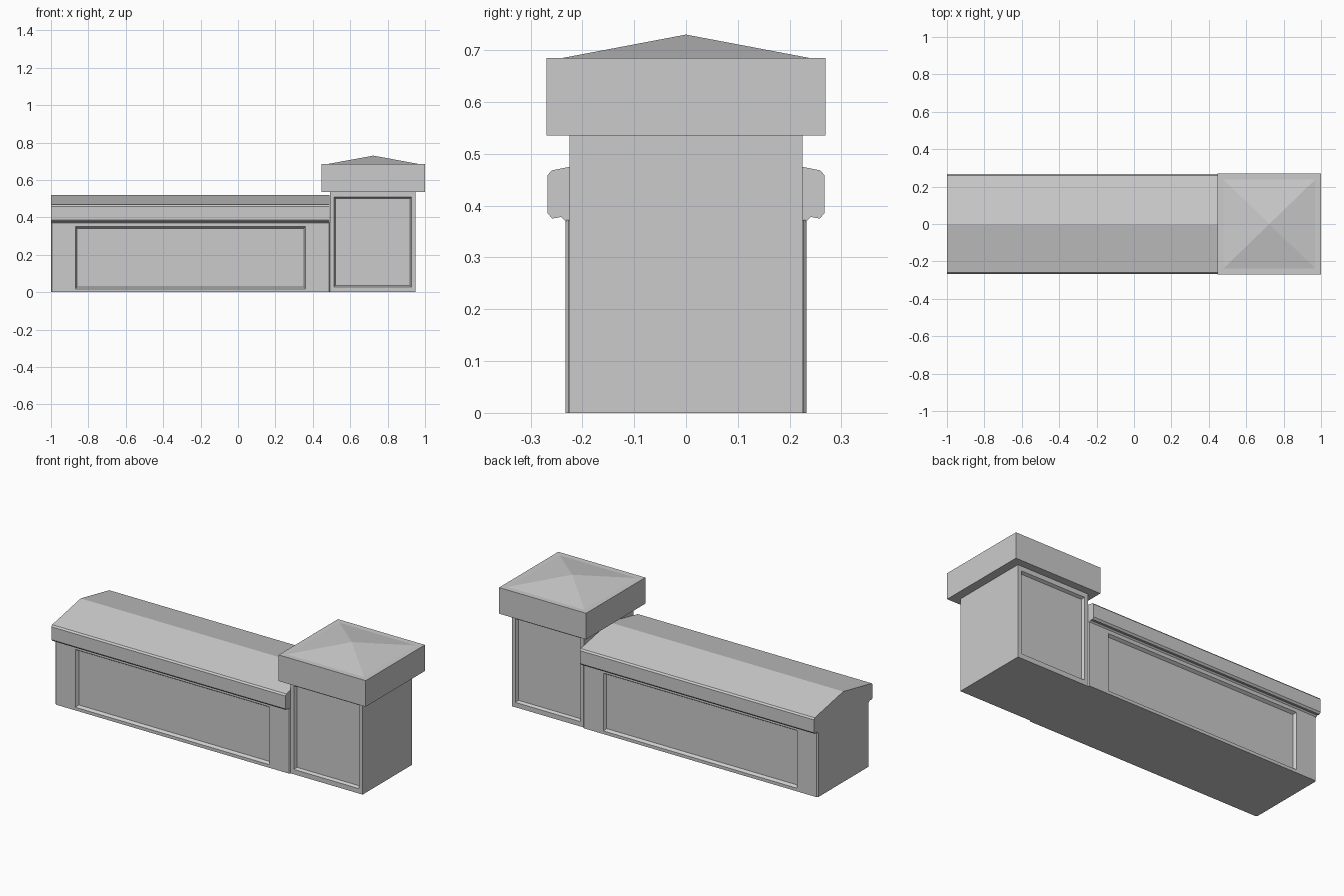
import bpy, bmesh
from mathutils import Vector

if "Cube" in bpy.data.objects:
    bpy.data.objects.remove(bpy.data.objects["Cube"])


def add_object(name, bm):
    bmesh.ops.recalc_face_normals(bm, faces=bm.faces)
    mesh = bpy.data.meshes.new(name)
    bm.to_mesh(mesh)
    bm.free()
    obj = bpy.data.objects.new(name, mesh)
    bpy.context.collection.objects.link(obj)
    return obj


def box(x0, x1, half_y, z0, z1):
    bm = bmesh.new()
    bmesh.ops.create_cube(bm, size=1)
    for v in bm.verts:
        v.co = Vector(((x0 + x1) / 2 + v.co.x * (x1 - x0),
                       v.co.y * 2 * half_y,
                       (z0 + z1) / 2 + v.co.z * (z1 - z0)))
    return bm


def move_to_rect(face, x0, x1, y, z0, z1):
    c = face.calc_center_median()
    for v in face.verts:
        v.co = (x0 if v.co.x < c.x else x1, y, z0 if v.co.z < c.z else z1)


def recess_panels(bm, half_y, x0, x1, z0, z1, slope=0.01, depth=0.016):
    # Same sunken panel with sloped reveals on front and back
    bm.normal_update()
    for side in (-1, 1):
        face = next(f for f in bm.faces if f.normal.y * side > 0.99)
        bmesh.ops.inset_individual(bm, faces=[face], thickness=0.005)
        move_to_rect(face, x0, x1, side * half_y, z0, z1)
        bmesh.ops.inset_individual(bm, faces=[face], thickness=0.002)
        move_to_rect(face, x0 + slope, x1 - slope, side * (half_y - depth),
                     z0 + slope, z1 - slope)


# Low wall with chamfered upright corners and long panels
bm = box(-1, 0.492, 0.233, 0, 0.372)
uprights = [e for e in bm.edges
            if abs(e.verts[0].co.z - e.verts[1].co.z) > 0.1]
bmesh.ops.bevel(bm, geom=uprights, offset=0.006, segments=1, affect='EDGES')
recess_panels(bm, 0.233, -0.87, 0.362, 0.018, 0.35)
add_object("low_wall", bm)

# Gabled coping extruded along the wall
half = [(0.23, 0.368), (0.241, 0.378), (0.258, 0.375), (0.267, 0.385),
        (0.267, 0.459), (0.259, 0.468)]
profile = half + [(0, 0.52)] + [(-y, z) for y, z in reversed(half)]
bm = bmesh.new()
end = bm.faces.new([bm.verts.new((-1, y, z)) for y, z in profile])
out = bmesh.ops.extrude_face_region(bm, geom=[end], use_keep_orig=True)
bmesh.ops.translate(bm, vec=(1.488, 0, 0),
                    verts=[g for g in out["geom"] if isinstance(g, bmesh.types.BMVert)])
add_object("wall_coping", bm)

# Square pillar with panels on front and back
bm = box(0.492, 0.95, 0.225, 0, 0.535)
recess_panels(bm, 0.225, 0.513, 0.927, 0.028, 0.508, slope=0.008)
add_object("pillar", bm)

# Overhanging cap with a low pyramid rising inside its rim
bm = box(0.447, 1.0, 0.269, 0.535, 0.685)
bm.normal_update()
top = next(f for f in bm.faces if f.normal.z > 0.99)
bmesh.ops.inset_individual(bm, faces=[top], thickness=0.044)
bmesh.ops.poke(bm, faces=[top])
apex = min(bm.verts, key=lambda v: (v.co - Vector((0.7235, 0, 0.685))).length)
apex.co.z = 0.73
add_object("pillar_cap", bm)
